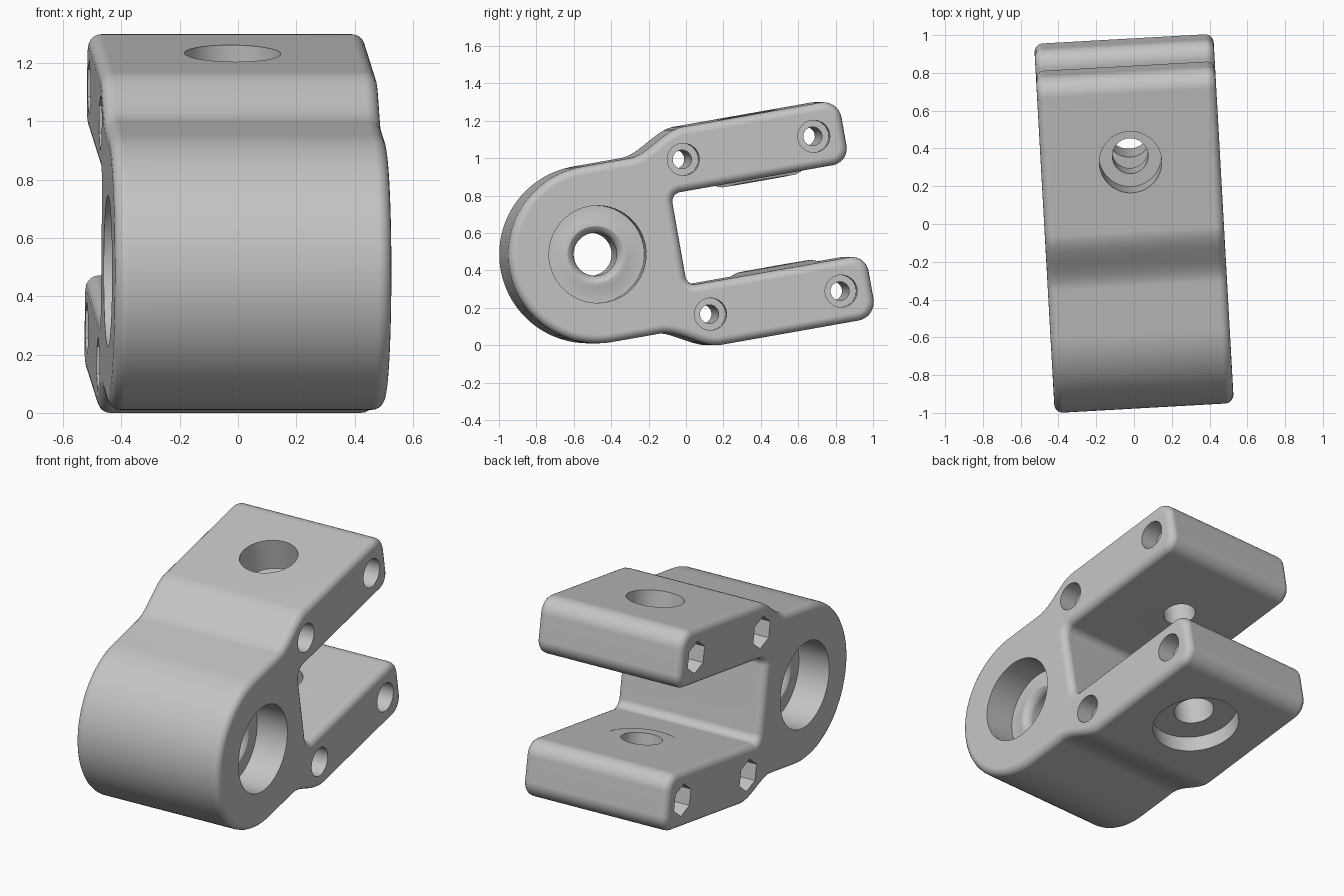
import bpy, bmesh
from math import sin, cos, pi, radians
from mathutils import Matrix

cube = bpy.data.objects.get("Cube")
if cube:
    bpy.data.objects.remove(cube)

HALF_W = 0.475      # half width of the clevis
OUT, INN = 0.592, 0.25   # outer and inner height of each arm
R_HUB = 0.476
PIN = 0.945         # distance of the pin axis from the hub axis

grey = bpy.data.materials.new("plain_grey")
grey.use_nodes = True
grey.diffuse_color = (0.55, 0.55, 0.55, 1)
grey.node_tree.nodes["Principled BSDF"].inputs["Base Color"].default_value = (0.55, 0.55, 0.55, 1)


def make_object(name, bm):
    bmesh.ops.recalc_face_normals(bm, faces=bm.faces)
    mesh = bpy.data.meshes.new(name)
    bm.to_mesh(mesh)
    bm.free()
    mesh.materials.append(grey)
    obj = bpy.data.objects.new(name, mesh)
    bpy.context.scene.collection.objects.link(obj)
    return obj


def arc(cy, cz, r, start, end, steps):
    angles = [radians(start + (end - start) * i / steps) for i in range(steps + 1)]
    return [(cy + r * cos(t), cz + r * sin(t)) for t in angles]


def loft(bm, rings):
    loops = [[bm.verts.new(p) for p in ring] for ring in rings]
    n = len(loops[0])
    for a, b in zip(loops, loops[1:]):
        for i in range(n):
            bm.faces.new((a[i], a[(i + 1) % n], b[(i + 1) % n], b[i]))
    bm.faces.new(loops[0])
    bm.faces.new(loops[-1])


def lathe(bm, profile, axis, y, z=0, sides=64, phase=0):
    """Solid of revolution; profile holds (position along axis, radius)."""
    rings = []
    for pos, r in profile:
        ring = []
        for i in range(sides):
            t = phase + 2 * pi * i / sides
            u, v = r * cos(t), r * sin(t)
            ring.append((pos, y + u, z + v) if axis == "x" else (u, y + v, pos))
        rings.append(ring)
    loft(bm, rings)


# Body: round hub flowing into two arms, mirrored about the hub axis
half = arc(0, 0, R_HUB, 180, 90, 32)
for i in range(17):
    t = i / 16
    half.append((0.26 + 0.31 * t, R_HUB + (OUT - R_HUB) * t * t * (3 - 2 * t)))
half += arc(1.316, OUT - 0.1, 0.1, 90, 0, 10)
half += arc(1.326, INN + 0.09, 0.09, 0, -90, 10)
half += arc(0.495, INN - 0.05, 0.05, 90, 180, 8)
outline = half + [(y, -z) for y, z in reversed(half[1:])]
bm = bmesh.new()
loft(bm, [[(x, y, z) for y, z in outline] for x in (-HALF_W, HALF_W)])
body = make_object("clevis_body", bm)

# Raised pads around the pin holes inside the slot
bm = bmesh.new()
for s in (1, -1):
    lathe(bm, [(s * 0.268, 0.30), (s * 0.232, 0.20)], "z", PIN)
pads = make_object("pad_helper", bm)

# Hub bore: deep pockets on both sides with a rounded lip at the hole
lip = [(1, 0.26), (0.275, 0.26), (0.275, 0.215), (0.288, 0.175), (0.288, 0.15),
       (0.278, 0.134), (0.262, 0.122), (0.24, 0.115)]
bm = bmesh.new()
lathe(bm, lip + [(-x, r) for x, r in reversed(lip)], "x", 0, sides=80)

# Pin bore: stepped hole through both arms
lathe(bm, [(1, 0.165), (0.402, 0.165), (0.402, 0.095), (0.05, 0.095), (-0.05, 0.118),
           (-0.49, 0.118), (-0.49, 0.255), (-1, 0.255)], "z", PIN)

# Bolt holes: round head pocket on one side, hexagonal nut pocket on the other
for y in (0.54, 1.25):
    for z in (0.42, -0.42):
        lathe(bm, [(-0.34, 0.05), (0.36, 0.05), (0.36, 0.086), (1, 0.086)], "x", y, z, 32)
        lathe(bm, [(-1, 0.096), (-0.33, 0.096)], "x", y, z, 6, pi / 2)
holes = make_object("hole_cutter", bm)

# Round the rims, then add the pads and cut the holes
bevel = body.modifiers.new("rim_round", "BEVEL")
bevel.width, bevel.segments = 0.045, 5
bevel.limit_method, bevel.angle_limit = "ANGLE", radians(60)
bevel.use_clamp_overlap = False
for helper, operation in ((pads, "UNION"), (holes, "DIFFERENCE")):
    helper.hide_render = True
    mod = body.modifiers.new(operation.lower(), "BOOLEAN")
    mod.object, mod.operation, mod.solver = helper, operation, "EXACT"
    mod.use_self = True

bpy.context.view_layer.update()
graph = bpy.context.evaluated_depsgraph_get()
solid = bpy.data.meshes.new_from_object(body.evaluated_get(graph))
body.modifiers.clear()
body.data = solid
for helper in (pads, holes):
    bpy.data.objects.remove(helper)

# Tilt the part into place
solid.transform(Matrix.Rotation(radians(3.2), 4, "Z")
                @ Matrix.Translation((0, -0.5, 0.49))
                @ Matrix.Rotation(radians(10), 4, "X"))
solid.transform(Matrix.Translation((0, 0, -min(v.co.z for v in solid.vertices))))

bpy.ops.object.select_all(action="DESELECT")
body.select_set(True)
bpy.context.view_layer.objects.active = body
bpy.ops.object.shade_smooth_by_angle(angle=radians(32))
weighted = body.modifiers.new("even_shading", "WEIGHTED_NORMAL")
weighted.keep_sharp = True
